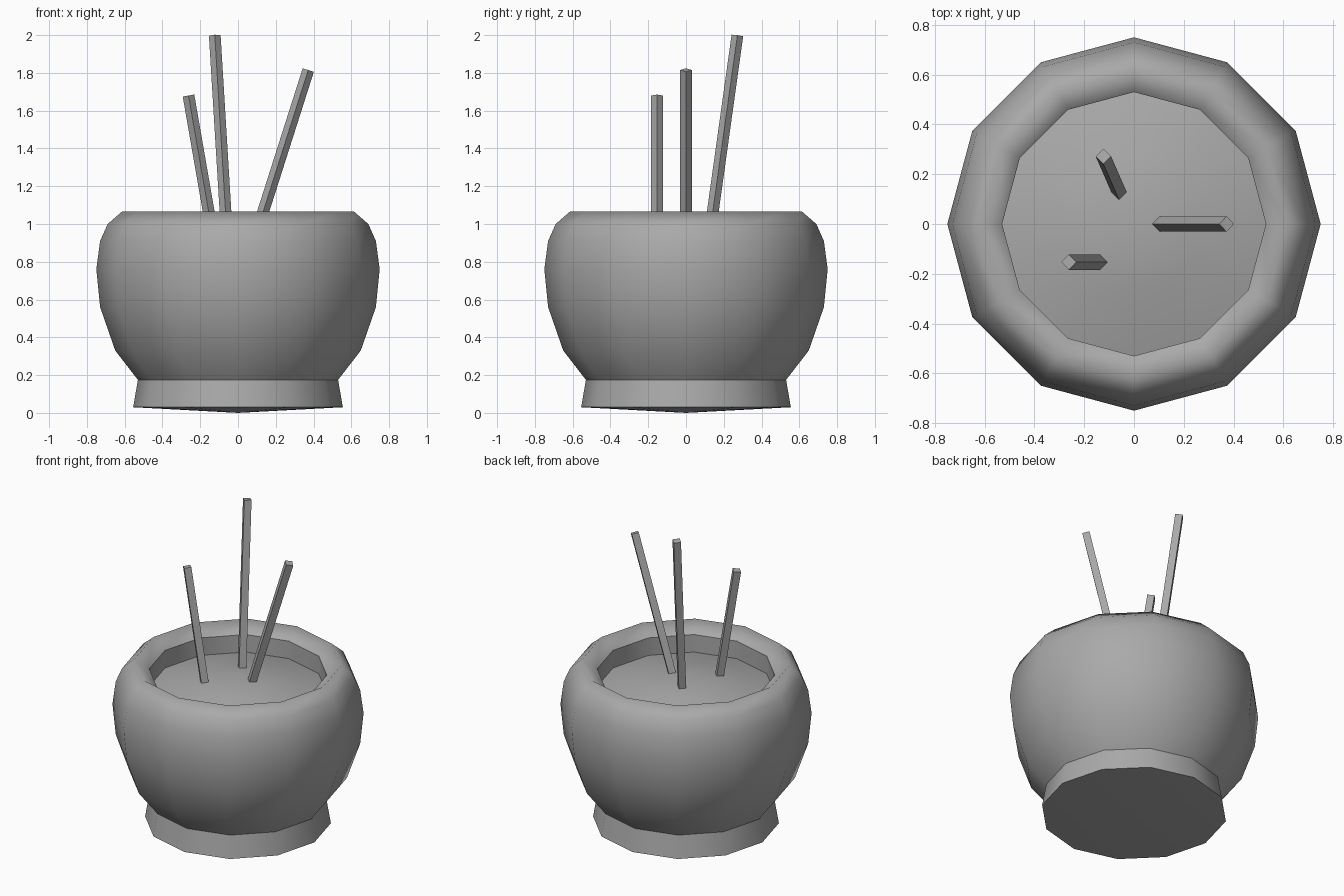
import bpy, bmesh, math
from mathutils import Vector, Matrix

SIDES = 12

cube = bpy.data.objects.get("Cube")
if cube:
    bpy.data.objects.remove(cube, do_unlink=True)

grey = bpy.data.materials.new("plain_grey")
grey.use_nodes = True
grey.diffuse_color = (0.4, 0.4, 0.4, 1)
grey.node_tree.nodes["Principled BSDF"].inputs["Base Color"].default_value = (0.4, 0.4, 0.4, 1)


def add_object(name, bm, smooth):
    for face in bm.faces:
        face.smooth = smooth
    mesh = bpy.data.meshes.new(name)
    bm.to_mesh(mesh)
    bm.free()
    mesh.materials.append(grey)
    obj = bpy.data.objects.new(name, mesh)
    bpy.context.collection.objects.link(obj)
    return obj


def lathe(name, profile):
    """Turn a (radius, height) profile, listed so that faces point outward."""
    bm = bmesh.new()
    rings = []
    for r, z in profile:
        if r == 0:
            rings.append([bm.verts.new((0, 0, z))] * SIDES)
        else:
            angles = [2 * math.pi * i / SIDES for i in range(SIDES)]
            rings.append([bm.verts.new((r * math.cos(a), r * math.sin(a), z)) for a in angles])
    for low, high in zip(rings, rings[1:]):
        for i in range(SIDES):
            j = (i + 1) % SIDES
            corners = [low[i], low[j], high[j], high[i]]
            bm.faces.new(list(dict.fromkeys(corners)))
    return add_object(name, bm, True)


def stick(name, base, tip, radius=0.031):
    """Square rod between two points, with a corner facing the front."""
    base, tip = Vector(base), Vector(tip)
    axis = tip - base
    turn = Vector((0, 0, 1)).rotation_difference(axis).to_matrix().to_4x4()
    bm = bmesh.new()
    bmesh.ops.create_cone(bm, cap_ends=True, segments=4, radius1=radius, radius2=radius,
                          depth=axis.length,
                          matrix=Matrix.Translation((base + tip) / 2) @ turn)
    return add_object(name, bm, False)


# Foot and its shallow underside
lathe("foot_underside", [(0, 0), (0.555, 0.03)])
lathe("foot", [(0.555, 0.03), (0.53, 0.175)])

# Rounded bowl with rolled lip
lathe("bowl", [(0.53, 0.175), (0.65, 0.33), (0.73, 0.56), (0.75, 0.76),
               (0.73, 0.91), (0.69, 1.0), (0.615, 1.065), (0.53, 1.0)])
lathe("inner_wall", [(0.53, 1.0), (0.53, 0.885)])

# Slightly domed filling
lathe("filling", [(0.53, 0.885), (0.27, 0.955), (0, 0.985)])

# Three leaning sticks
stick("left_stick", (0.09, 0, 0.93), (0.372, 0, 1.815))
stick("back_stick", (-0.058, 0.123, 0.93), (-0.123, 0.272, 1.998))
stick("right_stick", (-0.13, -0.153, 0.92), (-0.262, -0.153, 1.68))
